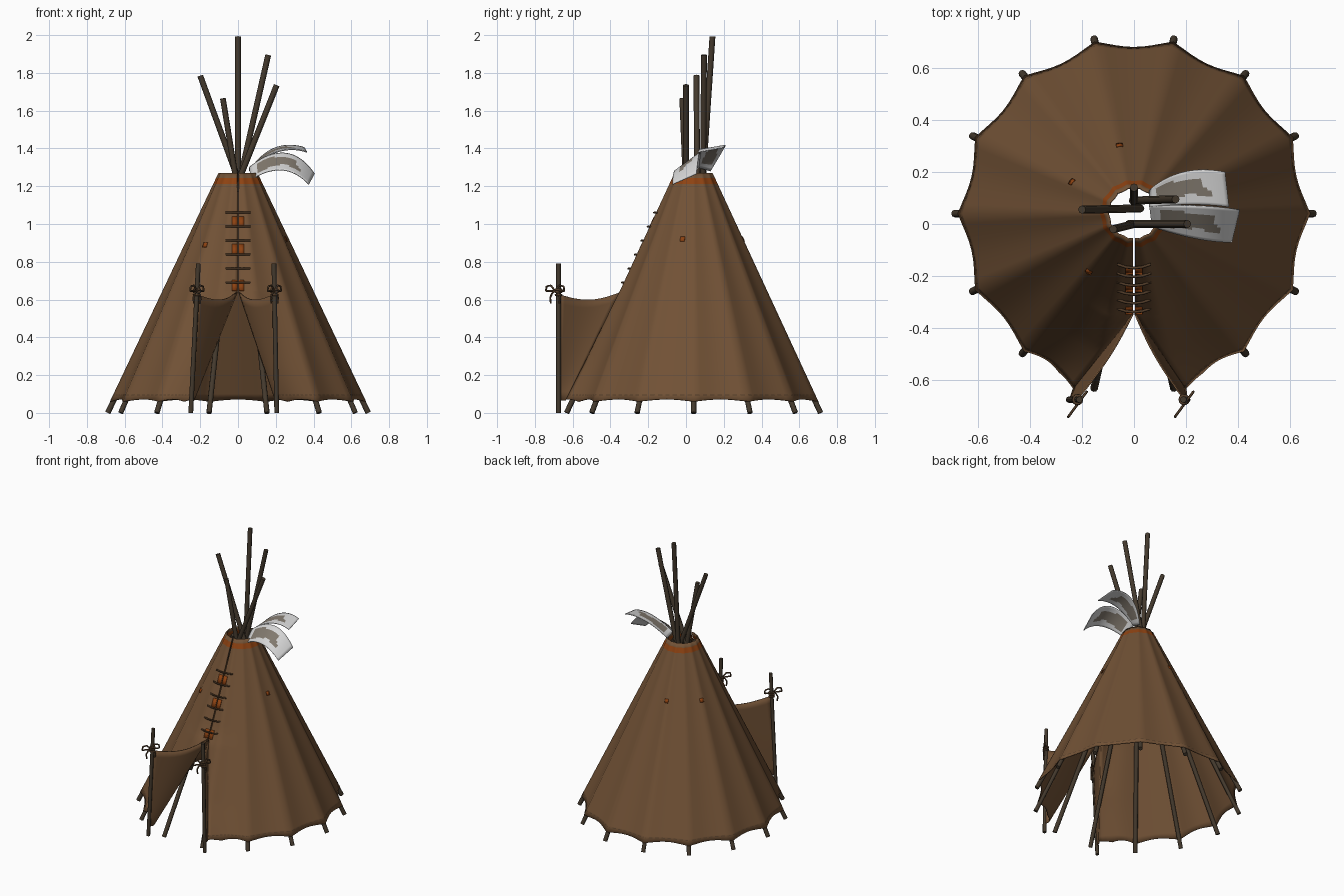
import bpy, math
from mathutils import Vector

if "Cube" in bpy.data.objects:
    bpy.data.objects.remove(bpy.data.objects["Cube"])

CY = 0.04                       # cone axis offset in y
GORE = 2 * math.pi / 14
DOOR_Z = 0.64


def mat(name, c):
    m = bpy.data.materials.new(name)
    m.diffuse_color = (*c, 1)
    m.use_nodes = True
    m.node_tree.nodes["Principled BSDF"].inputs["Base Color"].default_value = m.diffuse_color
    return m


CANVAS = mat("canvas_brown", (0.165, 0.083, 0.036))
POLE = mat("dark_wood", (0.057, 0.041, 0.026))
ORANGE = mat("burnt_orange", (0.27, 0.055, 0.006))
ROPE = mat("rope_brown", (0.085, 0.046, 0.022))
WHITE = mat("pale_grey", (0.66, 0.66, 0.66))
TAUPE = mat("taupe", (0.22, 0.19, 0.155))


def mesh_obj(name, verts, faces, mats, smooth=True):
    me = bpy.data.meshes.new(name)
    me.from_pydata([tuple(v) for v in verts], [], faces)
    for m in mats:
        me.materials.append(m)
    ob = bpy.data.objects.new(name, me)
    bpy.context.collection.objects.link(ob)
    for p in me.polygons:
        p.use_smooth = smooth
    return ob


def grid(name, rows, mats, rule=None, thick=0.006):
    """Sheet from rows of points; rule(row, col) gives the material index."""
    n = len(rows[0])
    faces, ids = [], []
    for i in range(len(rows) - 1):
        for j in range(n - 1):
            faces.append((i * n + j, i * n + j + 1, (i + 1) * n + j + 1, (i + 1) * n + j))
            ids.append(rule(i, j) if rule else 0)
    ob = mesh_obj(name, [v for r in rows for v in r], faces, mats)
    for p, k in zip(ob.data.polygons, ids):
        p.material_index = k
    sol = ob.modifiers.new("thickness", "SOLIDIFY")
    sol.thickness, sol.offset = thick, 0
    return ob


def tube(name, pts, r, m, closed=False, smooth_path=False, res=2):
    cu = bpy.data.curves.new(name, "CURVE")
    cu.dimensions = "3D"
    cu.bevel_depth, cu.bevel_resolution, cu.use_fill_caps = r, res, True
    if smooth_path:
        sp = cu.splines.new("NURBS")
        sp.order_u, sp.use_endpoint_u, sp.resolution_u = 3, True, 5
    else:
        sp = cu.splines.new("POLY")
    sp.points.add(len(pts) - 1)
    for p, q in zip(sp.points, pts):
        p.co = (*q, 1)
    sp.use_cyclic_u = closed
    cu.materials.append(m)
    ob = bpy.data.objects.new(name, cu)
    bpy.context.collection.objects.link(ob)
    return ob


def R(z):
    return 0.675 - 0.475 * (z - 0.06)


def cone(a, z, out=0.0):
    """Point on the scalloped cone; the cloth sags between the poles."""
    sag = 0.047 * math.sin(math.pi * ((a / GORE) % 1.0))
    r = R(z) * (1 - sag) + out
    return Vector((r * math.cos(a), CY + r * math.sin(a), z))


def door_edge(s, z):
    """Where the cover turns into the open door flap, side s."""
    k = max(0.0, (DOOR_Z - z) / (DOOR_Z - 0.06))
    return Vector((s * (0.004 + (0.197 if s > 0 else 0.232) * k), -0.345 - 0.295 * k, z))


def cover_pt(a, z, out=0.0):
    """a runs from -90 to 270 degrees; the columns beside the door swing outward."""
    d = a + math.pi / 2
    s = 1 if d < math.pi else -1
    e = d if s > 0 else 2 * math.pi - d
    u = e / (1.5 * GORE)
    if z < DOOR_Z and u < 1:
        edge = door_edge(s, z)
        ae = math.atan2(edge.y - CY, abs(edge.x))
        b = ae + (-math.pi / 2 + 1.5 * GORE - ae) * u
        fix = edge - Vector((s * cone(ae, z).x, cone(ae, z).y, z))
        p = cone(b, z, out)
        return Vector((s * p.x, p.y, z)) + fix * (1 - u) ** 2
    p = cone(a, z, out)
    if abs(p.x) < 0.004:
        p.x = s * 0.004
    return p


# Main cover with orange band near the top
zs = [0.06 + 0.58 * i / 14 for i in range(15)] + [0.645, 0.75, 0.85, 0.95, 1.05, 1.15, 1.21, 1.243, 1.27]
N = 14 * 8
angs = [-math.pi / 2 + 2 * math.pi * j / N for j in range(N + 1)]
angs[-1] -= 1e-4
rows = []
for i, z in enumerate(zs):
    lift = 0.012 if i == 0 else 0
    rows.append([cover_pt(a, z + lift * math.sin(math.pi * ((a / GORE) % 1.0))) for a in angs])
grid("cover", rows, [CANVAS, ORANGE], lambda i, j: 1 if i == len(zs) - 3 else 0)

# Door flaps, stakes and tied bows
for s, side in ((1, "right"), (-1, "left")):
    b, t = (0.205, 0.19) if s > 0 else (-0.25, -0.21)

    def stake(z):
        return Vector((b + (t - b) * z / 0.79, -0.675, z))

    rows = []
    for i in range(13):
        z = 0.065 + (DOOR_Z - 0.065) * i / 12
        p, q = door_edge(s, z), stake(z - 0.012 * i / 12)
        row = []
        for j in range(11):
            v = j / 10
            w = p.lerp(q, v)
            w.z -= 0.035 * math.sin(math.pi * v) * (i / 12) ** 2
            w.x -= s * 0.016 * math.sin(math.pi * v) * (i / 12)
            row.append(w)
        rows.append(row)
    grid("door_flap_" + side, rows, [CANVAS])
    tube("door_stake_" + side, [stake(0), stake(0.79)], 0.0125, POLE)
    for k in range(3):
        c = stake(0.625 + 0.014 * k)
        tube("tie_wrap_" + side, [c + Vector((0.016 * math.cos(x), 0.016 * math.sin(x), 0))
             for x in [i * math.pi / 5 for i in range(10)]], 0.006, ROPE, closed=True, res=1)
    c = stake(0.645) + Vector((0, -0.018, 0))
    for d in (1, -1):
        ax = Vector((0.55 * d, 0.75 * d, 0))
        loop = [(0, 0), (0.03, 0.03), (0.06, 0.025), (0.065, 0.0), (0.035, 0.0), (0, 0)]
        tail = [(0, 0), (0.02, -0.01), (0.035, -0.035), (0.03, -0.065)]
        for nm, path in (("bow_loop_", loop), ("bow_tail_", tail)):
            tube(nm + side, [c + ax * x + Vector((0, 0, z)) for x, z in path], 0.005, ROPE, smooth_path=True, res=1)

# Fourteen frame poles inside the cover
for k in range(14):
    a = k * GORE
    ends = [Vector((r * math.cos(a), CY + r * math.sin(a), z))
            for z, r in ((0, R(0) - 0.014), (1.21, R(1.21) - 0.019))]
    tube("frame_pole", ends, 0.0145, POLE)

# Pole tips crossing above the smoke hole: top x, y, z then lower x, y
for x, y, z, lx, ly in ((0, 0.14, 1.993, 0, 0.085), (0.16, 0.095, 1.895, -0.005, 0.09), (-0.2, 0.055, 1.785, 0.025, 0.06),
                        (0.205, 0, 1.735, -0.02, 0.0), (-0.08, -0.02, 1.665, 0.0, 0.0)):
    tube("top_pole", [(lx, ly, 1.17), (x, y, z)], 0.0155, POLE)

# Laced front seam: orange patches and wooden pins
tilt = math.atan(0.455)
for z in (1.012, 0.865, 0.675):
    for s in (1, -1):
        pts = []
        for dz in (-0.028, 0.028):
            y = cone(-math.pi / 2, z + dz).y - 0.008
            pts += [(s * 0.004, y, z + dz), (s * 0.033, y, z + dz)]
        grid("seam_patch", [pts[:2], pts[2:]], [ORANGE], thick=0.004)
for i in range(6):
    z = 1.06 - 0.074 * i
    y = CY - R(z) * 0.965
    tube("lacing_pin", [(x * 0.065, y - 0.016 + 0.014 * x * x, z) for x in (-1, -0.5, 0, 0.5, 1)], 0.0055, ROPE)

# Small orange marks on the cover
for deg in (-128, -13, 102, 153):
    a, r = math.radians(deg), 0.0125
    z = 0.89 if deg == -128 else 0.92
    da = r / R(z)
    rows = [[cone(a + k * da, z + dz, 0.006) for k in (-1, 0, 1)] for dz in (-r, r)]
    grid("cover_mark", rows, [ORANGE], thick=0.003)

# Hem stitching
verts, faces = [], []
M = 100
for k in range(M):
    a0 = -math.pi / 2 + 2 * math.pi * (k + 0.2) / M
    a1 = a0 + 2 * math.pi * 0.6 / M
    n = len(verts)
    for a, z in ((a0, 0.091), (a1, 0.091), (a1, 0.097), (a0, 0.097)):
        verts.append(cover_pt(a, z, 0.005))
    faces.append((n, n + 1, n + 2, n + 3))
mesh_obj("hem_stitches", verts, faces, [ROPE], False)


# Smoke flaps: arched sheets with a darker patch
def bez(p, v):
    """Curve through root, middle and tip."""
    a, m, c = (Vector(q) for q in p)
    h = 2 * m - (a + c) / 2
    return a * (1 - v) ** 2 + h * 2 * v * (1 - v) + c * v * v


def smoke_flap(name, low, high):
    rows = [[bez(low, j / 20).lerp(bez(high, j / 20), i / 12) for j in range(21)] for i in range(13)]

    def patch(i, j):
        v, u = (i + 0.5) / 12, (j + 0.5) / 20
        half = 0.27 + 0.06 * math.sin(9 * u)
        return 1 if abs(v - 0.52) < half and 0.1 < u < 0.76 + 0.06 * math.sin(7 * v) else 0

    grid(name, rows, [WHITE, TAUPE], patch, 0.005)


smoke_flap("smoke_flap_front",
           [(0.07, -0.01, 1.235), (0.235, -0.055, 1.285), (0.375, -0.07, 1.21)],
           [(0.06, 0.07, 1.30), (0.25, 0.07, 1.375), (0.405, 0.055, 1.265)])
smoke_flap("smoke_flap_back",
           [(0.06, 0.065, 1.30), (0.22, 0.075, 1.385), (0.365, 0.065, 1.38)],
           [(0.06, 0.13, 1.28), (0.19, 0.20, 1.40), (0.35, 0.20, 1.405)])
